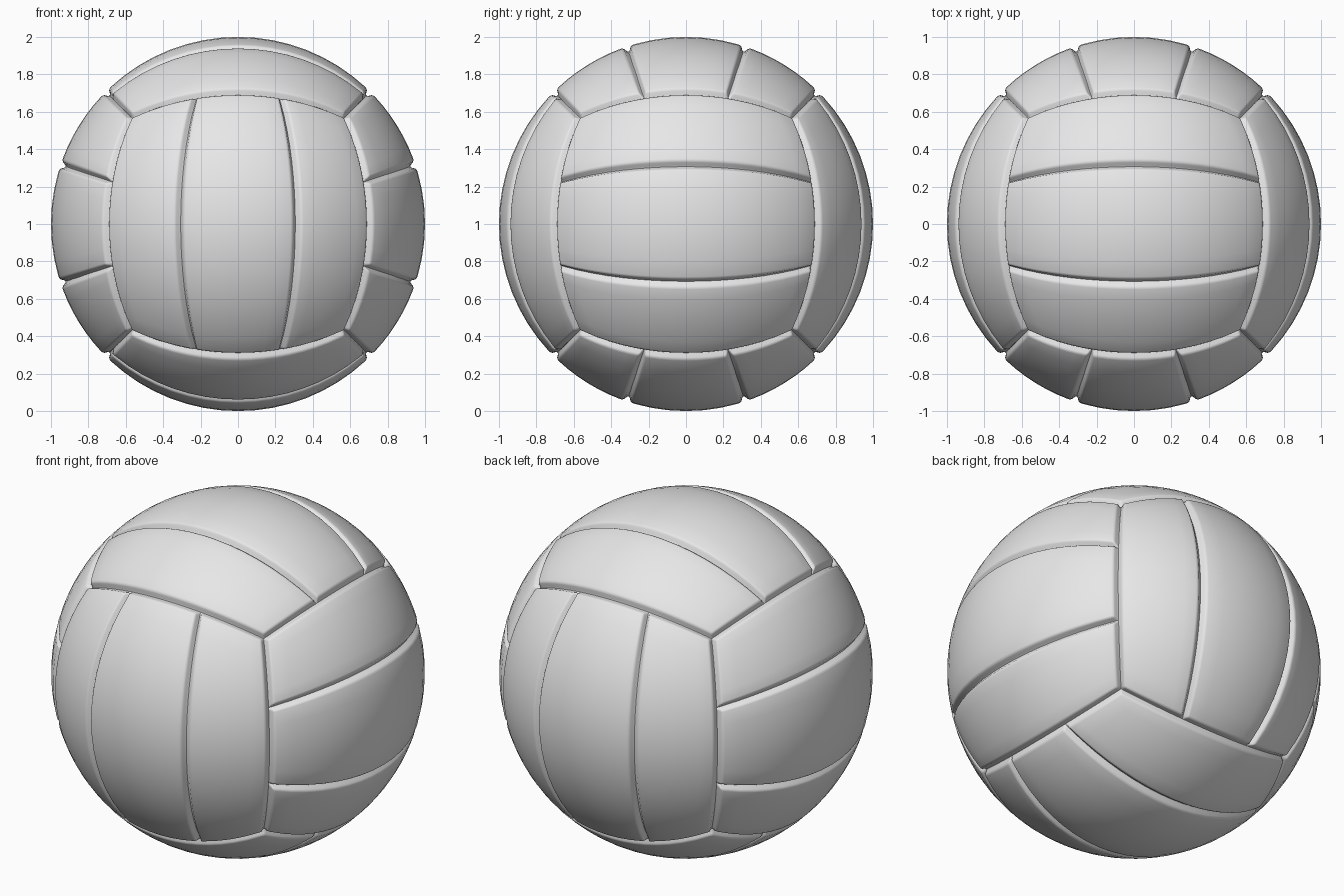
import bpy
import bmesh
from math import atan, pi, tan
from mathutils import Vector

if "Cube" in bpy.data.objects:
    bpy.data.objects.remove(bpy.data.objects["Cube"], do_unlink=True)

CENTRE = Vector((0, 0, 1))
# Rounded lip of a panel: (distance from the seam, depth below the ball surface)
LIP = [(0, 0.03), (0.009, 0.022), (0.018, 0.008), (0.026, 0.002), (0.036, 0)]

grey = bpy.data.materials.new("ball_grey")
grey.use_nodes = True
grey.diffuse_color = (0.8, 0.8, 0.8, 1)
grey.node_tree.nodes["Principled BSDF"].inputs["Base Color"].default_value = grey.diffuse_color


def finish(name, bm):
    mesh = bpy.data.meshes.new(name)
    for face in bm.faces:
        face.smooth = True
    bm.to_mesh(mesh)
    bm.free()
    mesh.materials.append(grey)
    obj = bpy.data.objects.new(name, mesh)
    bpy.context.collection.objects.link(obj)
    return obj


def samples(start, end, segments):
    """Angles across a panel with their depth, packed tightly at both lips."""
    inset = LIP[-1][0]
    low, high = start + inset, end - inset
    middle = [(low + (high - low) * k / segments, 0) for k in range(1, segments)]
    return ([(start + s, d) for s, d in LIP] + middle
            + [(end - s, d) for s, d in reversed(LIP)])


def panel(name, normal, across, start, end):
    """One curved strip of a cube face projected on the sphere."""
    along = normal.cross(across)
    bm = bmesh.new()
    rows = []
    for u, depth_u in samples(start, end, 6):
        row = []
        for v, depth_v in samples(-pi / 4, pi / 4, 16):
            direction = (normal + across * tan(u) + along * tan(v)).normalized()
            row.append(bm.verts.new(CENTRE + direction * (1 - max(depth_u, depth_v))))
        rows.append(row)
    for a, b in zip(rows, rows[1:]):
        for j in range(len(a) - 1):
            bm.faces.new((a[j], b[j], b[j + 1], a[j + 1]))
    finish(name, bm)


# Six sides of three panels, the strips turning from one side to the next
X, Y, Z = Vector((1, 0, 0)), Vector((0, 1, 0)), Vector((0, 0, 1))
sides = {"front": (-Y, X), "back": (Y, X), "left": (X, Z),
         "right": (-X, Z), "top": (Z, Y), "bottom": (-Z, Y)}
third = atan(1 / 3)
strips = {"first": (-pi / 4, -third), "middle": (-third, third), "last": (third, pi / 4)}
for side, (normal, across) in sides.items():
    for strip, (start, end) in strips.items():
        panel(f"{side}_{strip}_panel", normal, across, start, end)

# Inner ball that closes the bottom of the seams
bm = bmesh.new()
bmesh.ops.create_icosphere(bm, subdivisions=5, radius=0.966)
bmesh.ops.translate(bm, verts=bm.verts, vec=CENTRE)
finish("inner_ball", bm)
